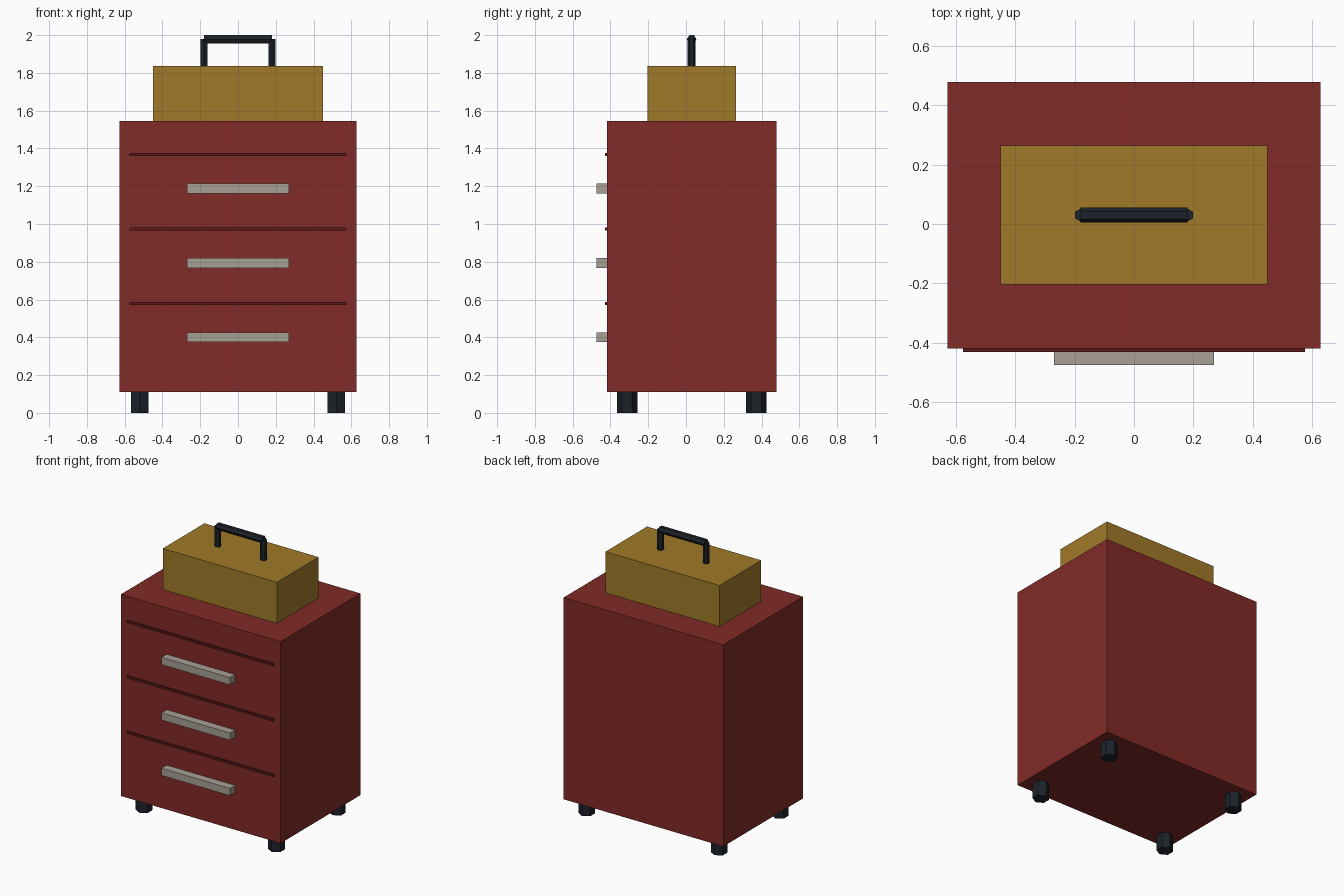
import bpy, math

if "Cube" in bpy.data.objects:
    bpy.data.objects.remove(bpy.data.objects["Cube"])


def material(name, rgb):
    m = bpy.data.materials.new(name)
    m.diffuse_color = (*rgb, 1)
    m.use_nodes = True
    m.node_tree.nodes["Principled BSDF"].inputs["Base Color"].default_value = m.diffuse_color
    return m


RED = material("red_paint", (0.22, 0.024, 0.021))
SEAM = material("dark_red", (0.10, 0.01, 0.009))
GOLD = material("ochre_paint", (0.35, 0.195, 0.021))
METAL = material("pale_metal", (0.39, 0.35, 0.30))
BLACK = material("black_rubber", (0.012, 0.016, 0.023))


def finish(name, mat):
    ob = bpy.context.object
    ob.name = name
    ob.data.materials.append(mat)
    return ob


def box(name, lo, hi, mat):
    mid = [(a + b) / 2 for a, b in zip(lo, hi)]
    bpy.ops.mesh.primitive_cube_add(size=1, location=mid)
    ob = finish(name, mat)
    ob.scale = [b - a for a, b in zip(lo, hi)]
    bpy.ops.object.transform_apply(location=False, rotation=False, scale=True)
    return ob


def hex_rod(name, loc, radius, length, mat, rot=(0, 0, 0)):
    bpy.ops.mesh.primitive_cylinder_add(vertices=6, radius=radius, depth=length,
                                        location=loc, rotation=rot)
    return finish(name, mat)


CY = 0.03       # depth centre of the cabinet
FRONT = -0.418  # front face of the cabinet

# Cabinet body
box("cabinet_body", (-0.628, FRONT, 0.11), (0.628, 0.478, 1.544), RED)

# Drawer seams and pulls
for i in range(3):
    z = 0.40 + i * 0.394
    box(f"drawer_pull_{i + 1}", (-0.269, -0.475, z - 0.026), (0.269, FRONT + 0.005, z + 0.026), METAL)
    box(f"drawer_seam_{i + 1}", (-0.575, -0.43, z + 0.172), (0.575, FRONT + 0.005, z + 0.188), SEAM)

# Hexagonal feet
for sx, side in ((-1, "left"), (1, "right")):
    for sy, end in ((-1, "front"), (1, "back")):
        hex_rod(f"foot_{end}_{side}", (sx * 0.521, CY + sy * 0.342, 0.0575), 0.054, 0.115, BLACK)

# Toolbox with carrying handle
box("toolbox", (-0.449, CY - 0.234, 1.544), (0.449, CY + 0.234, 1.836), GOLD)
for sx, side in ((-1, "left"), (1, "right")):
    hex_rod(f"handle_post_{side}", (sx * 0.18, CY, 1.905), 0.0215, 0.15, BLACK)
hex_rod("handle_bar", (0, CY, 1.978), 0.025, 0.36, BLACK, (0, math.pi / 2, 0))
